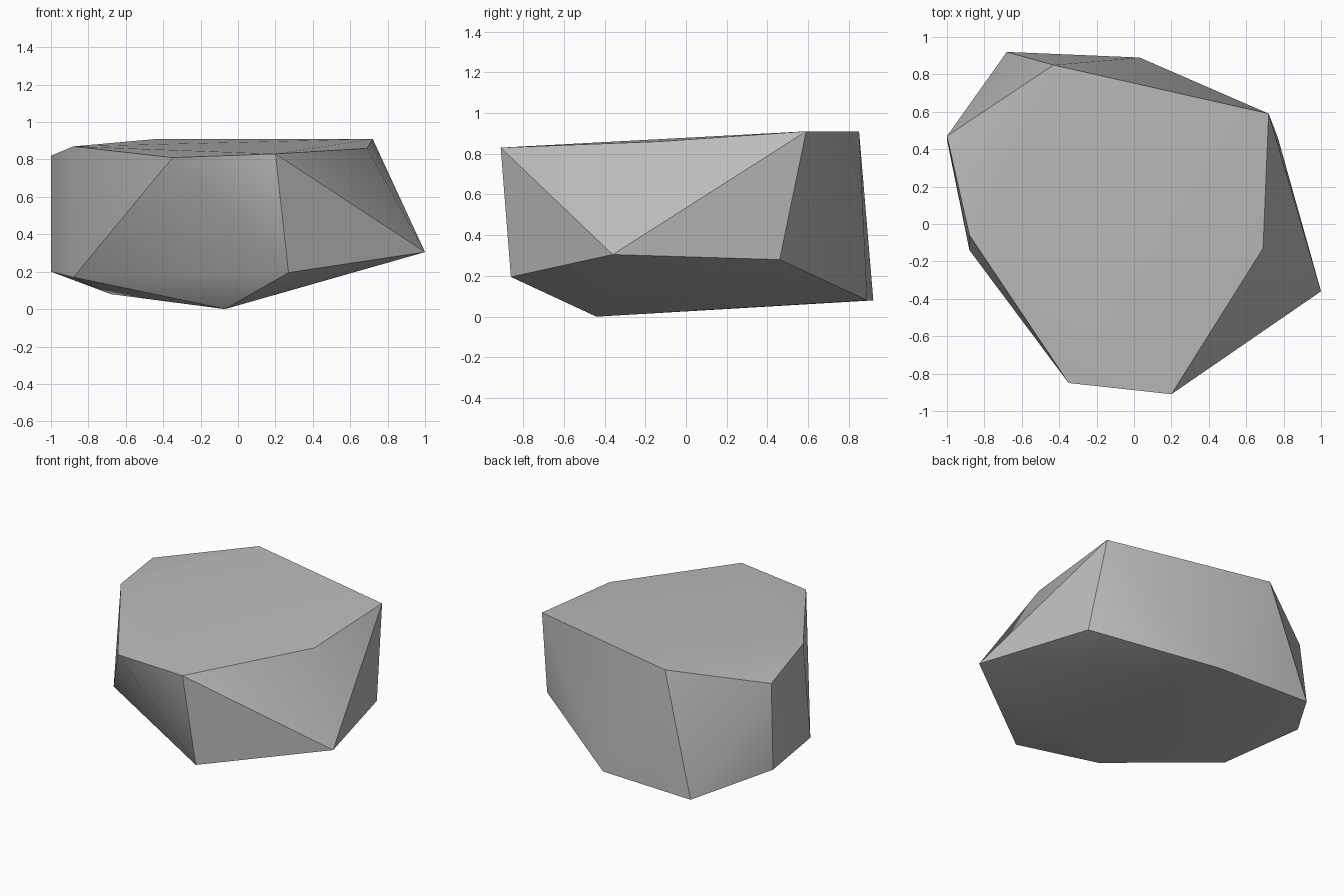
import bpy
import bmesh
import math

default_cube = bpy.data.objects.get("Cube")
if default_cube:
    bpy.data.objects.remove(default_cube, do_unlink=True)


def flat_material(name, colour):
    material = bpy.data.materials.new(name)
    material.use_nodes = True
    material.diffuse_color = colour
    shader = material.node_tree.nodes["Principled BSDF"]
    shader.inputs["Base Color"].default_value = colour
    shader.inputs["Roughness"].default_value = 0.9
    return material


# Corners of the nearly flat upper face, going round the rim
top_rim = [
    (-0.43, 0.85, 0.91), (0.72, 0.59, 0.91), (0.69, -0.13, 0.86),
    (0.2, -0.91, 0.83), (-0.35, -0.85, 0.81), (-0.88, -0.06, 0.87),
    (-1, 0.47, 0.82),
]

# Corners of the tilted underside
bottom_rim = [
    (1, -0.36, 0.305), (0.77, 0.46, 0.28), (0.03, 0.89, 0.08),
    (-0.68, 0.92, 0.08), (-1, 0.45, 0.2), (-0.88, -0.14, 0.17),
    (-0.07, -0.44, 0), (0.27, -0.86, 0.195),
]

# Boulder: one convex chunk spanning both rims
bm = bmesh.new()
for corner in top_rim + bottom_rim:
    bm.verts.new(corner)
bmesh.ops.convex_hull(bm, input=bm.verts[:])
bmesh.ops.recalc_face_normals(bm, faces=bm.faces[:])

mesh = bpy.data.meshes.new("boulder")
bm.to_mesh(mesh)
bm.free()
mesh.materials.append(flat_material("stone grey", (0.5, 0.5, 0.5, 1)))

boulder = bpy.data.objects.new("boulder", mesh)
bpy.context.collection.objects.link(boulder)

# Soft shading over shallow bends, crisp along the rims
bpy.ops.object.select_all(action="DESELECT")
boulder.select_set(True)
bpy.context.view_layer.objects.active = boulder
bpy.ops.object.shade_smooth_by_angle(angle=math.radians(35))
